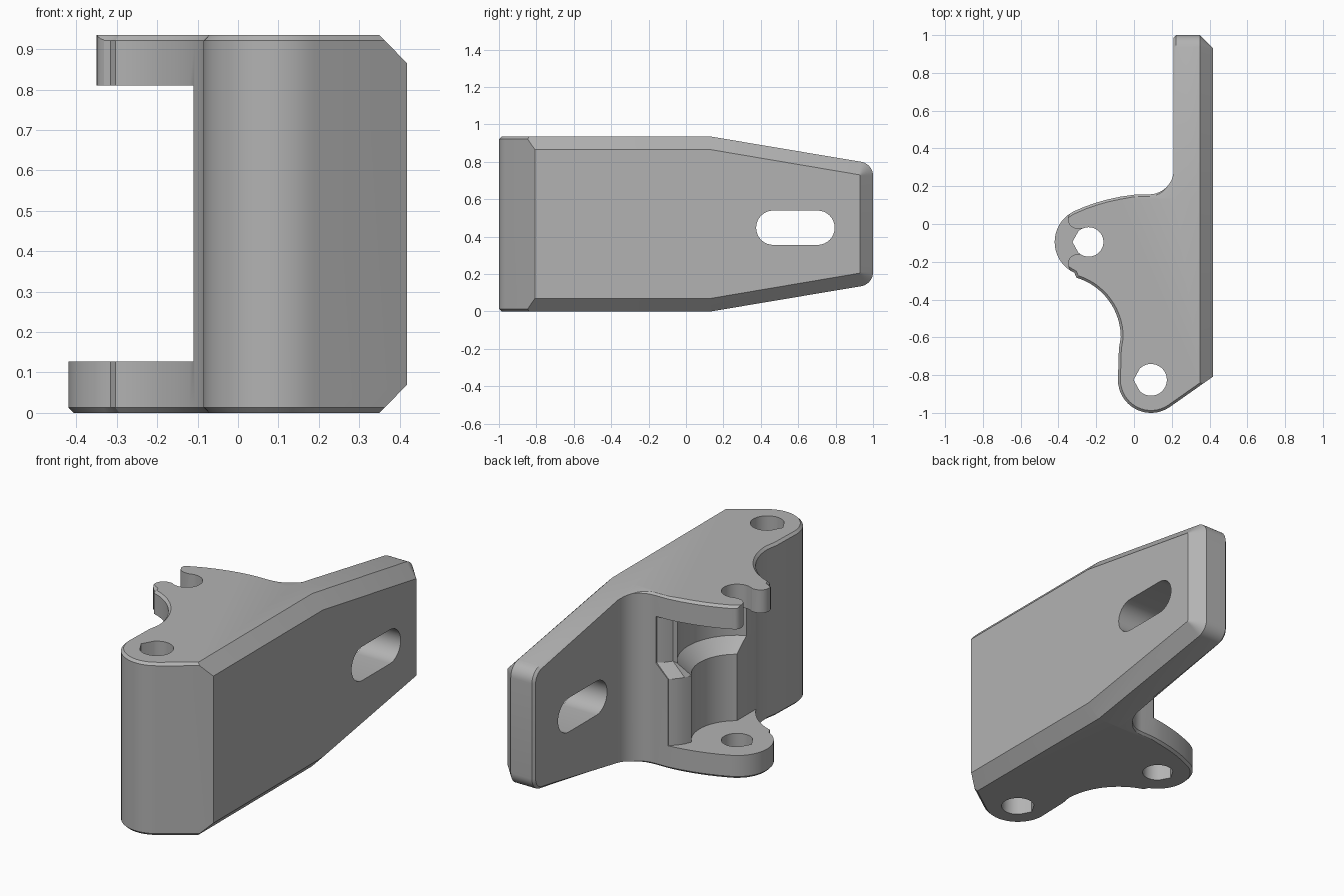
import bpy, bmesh
from math import sin, cos, radians, sqrt, asin, degrees

if "Cube" in bpy.data.objects:
    bpy.data.objects.remove(bpy.data.objects["Cube"])

HEIGHT = 0.935
MID = HEIGHT / 2
PIVOT = (-0.24, -0.095)
FRONT_PIN = (0.09, -0.825)

grey = bpy.data.materials.new("plain grey")
grey.use_nodes = True
GREY = (0.45, 0.45, 0.45, 1)
grey.diffuse_color = GREY
grey.node_tree.nodes["Principled BSDF"].inputs["Base Color"].default_value = GREY


def arc(centre, r, start, end, n=16):
    steps = [radians(start + (end - start) * i / n) for i in range(n + 1)]
    return [(centre[0] + r * cos(a), centre[1] + r * sin(a)) for a in steps]


def loft(name, sections, bevel=0):
    """Closed solid through matching rings of points; bevel softens the end rims."""
    bm = bmesh.new()
    rings = [[bm.verts.new(p) for p in s] for s in sections]
    n = len(rings[0])
    for a, b in zip(rings, rings[1:]):
        for i in range(n):
            j = (i + 1) % n
            bm.faces.new((a[i], a[j], b[j], b[i]))
    caps = [bm.faces.new(rings[0][::-1]), bm.faces.new(rings[-1])]
    bmesh.ops.recalc_face_normals(bm, faces=bm.faces)
    if bevel:
        rims = [e for f in caps for e in f.edges]
        bmesh.ops.bevel(bm, geom=rims, offset=bevel, segments=1, affect='EDGES')
    mesh = bpy.data.meshes.new(name)
    bm.to_mesh(mesh)
    bm.free()
    mesh.materials.append(grey)
    ob = bpy.data.objects.new(name, mesh)
    bpy.context.collection.objects.link(ob)
    return ob


def prism(name, outline, z0, z1, bevel=0):
    return loft(name, [[(x, y, z) for x, y in outline] for z in (z0, z1)], bevel)


def combine(target, tool, operation):
    mod = target.modifiers.new(operation, 'BOOLEAN')
    mod.operation, mod.object, mod.solver = operation, tool, 'EXACT'
    bpy.context.view_layer.objects.active = target
    bpy.ops.object.modifier_apply(modifier=mod.name)
    bpy.data.objects.remove(tool)


# Plan outline of the bracket
plan = arc(FRONT_PIN, 0.175, -55, -180)
plan += [(-0.08, -0.66)]
plan += arc((-0.4, -0.6), 0.33, 0, 73)
plan += arc(PIVOT, 0.18, 245, 115, 20)
plan += [(-0.26, 0.092), (-0.2, 0.113), (-0.14, 0.13), (-0.07, 0.145), (0, 0.155)]
plan += arc((0.08, 0.287), 0.13, 270, 360)
plan += [(0.21, 1.2), (0.6, 1.2), (0.6, -0.68)]
bracket = prism("hinge_bracket", plan, 0, HEIGHT, bevel=0.013)


# Side envelope: tapered plate with rounded end and wide outer chamfer
def side(x, front, back):
    half = MID + 0.0005 - front
    r = 0.076 - back
    top = [(-1.3, half), (0.13, half)]
    top += arc((0.924, 0.725 - MID), r, 80, 0, 8)
    ring = top + [(y, -z) for y, z in reversed(top)]
    return [(x, y, z + MID) for y, z in ring]


envelope = loft("envelope", [side(-0.7, 0, 0.015), side(0.208, 0, 0.015),
                             side(0.223, 0, 0), side(0.35, 0, 0),
                             side(0.418, 0.07, 0.07)])
combine(bracket, envelope, 'INTERSECT')


# Pocket between the two lugs, wider in its upper half
def pocket(r, z):
    k = r - 0.225
    low = degrees(asin(sqrt(r * r - 0.13 ** 2) / r))
    ring = [(-0.6, -0.6), (-0.11, -0.6)]
    ring += arc(PIVOT, r, -low, 41, 24)
    ring += [(-0.055 + k, 0.09), (-0.03 + k, 0.125), (k, 0.15), (k, 0.4), (-0.6, 0.4)]
    return [(x, y, z) for x, y in ring]


combine(bracket, loft("pocket", [pocket(0.225, 0.127), pocket(0.225, 0.487),
                                 pocket(0.295, 0.557), pocket(0.295, 0.81)]), 'DIFFERENCE')


# Pin holes with a slight point toward the inner side
def pin_hole(centre, r):
    return arc(centre, r, -135, 135, 32) + [(centre[0] - 1.1 * r, centre[1])]


for centre, r in ((PIVOT, 0.078), (FRONT_PIN, 0.084)):
    combine(bracket, prism("pin_hole", pin_hole(centre, r), -0.2, 1.2), 'DIFFERENCE')

# Snap-in mouth of the upper lug with rounded horns
mouth = [(-0.6, 0.2), (-0.31, 0.2)]
mouth += arc((-0.3, 0.025), 0.05, 130, 270, 10)
mouth += [(-0.23, -0.025), (-0.23, -0.16)]
mouth += arc((-0.3, -0.21), 0.05, 90, 230, 10)
mouth += [(-0.34, -0.4), (-0.6, -0.4)]
combine(bracket, prism("mouth", mouth, 0.7, 1.2), 'DIFFERENCE')

# Oblong screw slot through the plate
slot = arc((0.703, 0.4475), 0.092, -90, 90) + arc((0.467, 0.4475), 0.092, 90, 270)
cutter = loft("screw_slot", [[(x, y, z) for y, z in slot] for x in (0.1, 0.6)])
combine(bracket, cutter, 'DIFFERENCE')

bpy.ops.object.select_all(action='DESELECT')
bracket.select_set(True)
bpy.context.view_layer.objects.active = bracket
bpy.ops.object.shade_smooth_by_angle(angle=radians(30))
